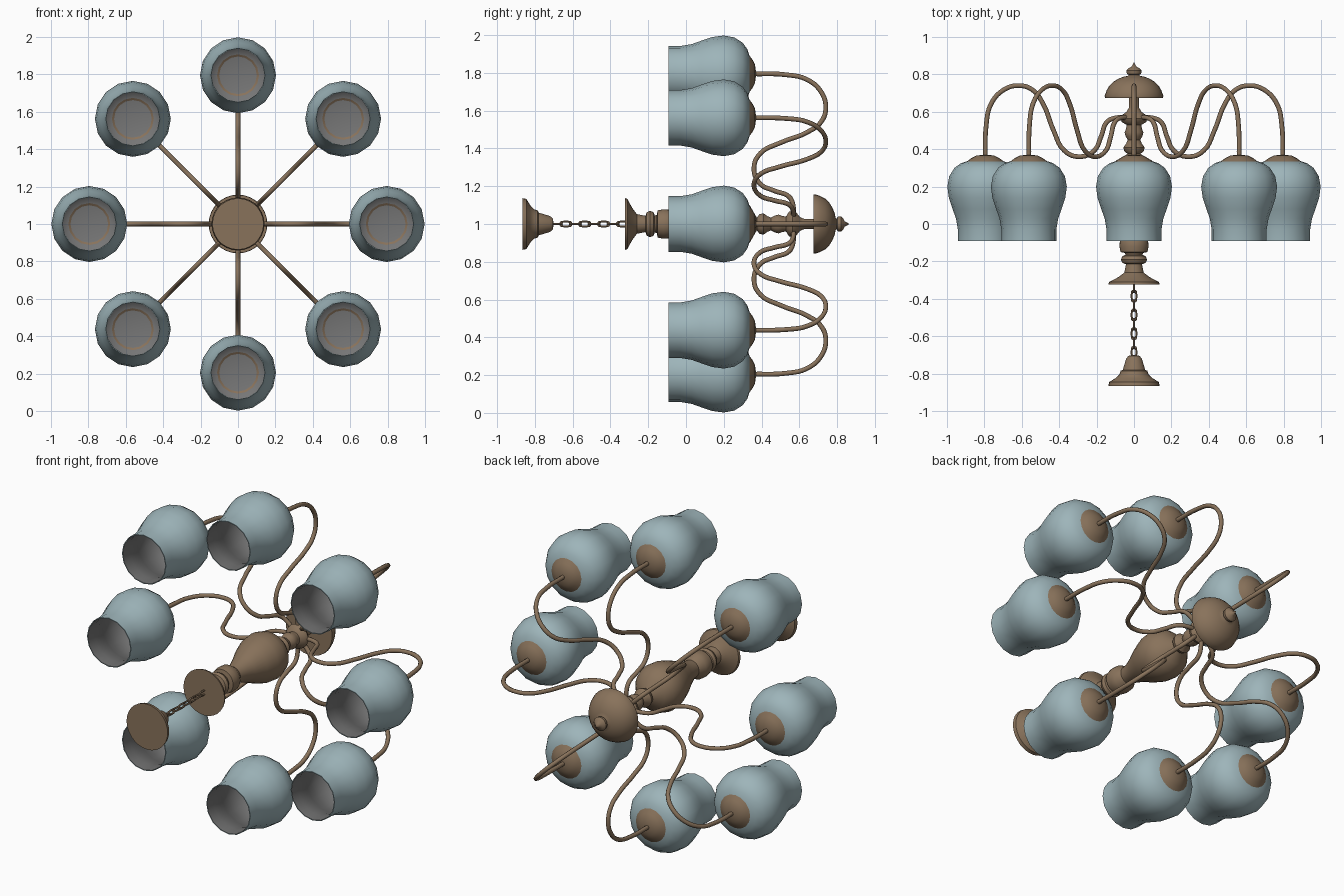
import bpy, bmesh, math
from mathutils import Vector

if "Cube" in bpy.data.objects:
    bpy.data.objects.remove(bpy.data.objects["Cube"])

def material(name, rgb):
    m = bpy.data.materials.new(name)
    m.diffuse_color = (*rgb, 1)
    m.use_nodes = True
    m.node_tree.nodes["Principled BSDF"].inputs["Base Color"].default_value = m.diffuse_color
    return m

BRONZE = material("bronze", (0.25, 0.17, 0.105))
GLASS = material("pale_blue_glass", (0.34, 0.46, 0.49))
LINER = material("grey_shade_inside", (0.18, 0.18, 0.18))

def finish(bm, name, mats, angle=40):
    me = bpy.data.meshes.new(name)
    bm.to_mesh(me)
    bm.free()
    ob = bpy.data.objects.new(name, me)
    bpy.context.collection.objects.link(ob)
    for m in mats:
        me.materials.append(m)
    bpy.ops.object.select_all(action='DESELECT')
    ob.select_set(True)
    bpy.context.view_layer.objects.active = ob
    bpy.ops.object.shade_smooth_by_angle(angle=math.radians(angle))
    return ob

def lathe(name, profile, cx=0, cz=1, n=28, mats=(BRONZE,), inner_from=None):
    """Turn (y, radius) points, listed from -y to +y outside, about a line along y."""
    bm = bmesh.new()
    rings = []
    for y, r in profile:
        if r == 0:
            rings.append([bm.verts.new((cx, y, cz))] * n)
        else:
            rings.append([bm.verts.new((cx + r * math.cos(2 * math.pi * i / n), y,
                                        cz + r * math.sin(2 * math.pi * i / n))) for i in range(n)])
    for k, (a, b) in enumerate(zip(rings, rings[1:])):
        for i in range(n):
            j = (i + 1) % n
            f = bm.faces.new(list(dict.fromkeys((a[i], b[i], b[j], a[j]))))
            if inner_from is not None and k >= inner_from:
                f.material_index = 1
    return finish(bm, name, mats)

# ceiling canopy
lathe("canopy", [(-.865, 0), (-.865, .137), (-.845, .133), (-.825, .10), (-.805, .078), (-.785, .072),
                 (-.78, .06), (-.72, .042), (-.705, .03), (-.70, 0)])

# turned centre column with flared foot, beads, pear body and arm hub
lathe("column", [(-.323, 0), (-.323, .137), (-.31, .133), (-.285, .085), (-.26, .052), (-.215, .043),
                 (-.208, .062), (-.19, .07), (-.172, .062), (-.165, .045), (-.155, .048), (-.15, .072),
                 (-.12, .078), (-.085, .075), (-.05, .052), (-.01, .058), (.05, .08), (.12, .112),
                 (.19, .136), (.25, .142), (.30, .128), (.34, .095), (.365, .05), (.375, .035),
                 (.39, .052), (.41, .057), (.43, .042), (.45, .034), (.47, .045), (.49, .05),
                 (.51, .042), (.53, .04), (.545, .065), (.565, .072), (.585, .06), (.60, .04),
                 (.62, .028), (.69, .025), (.69, 0)])

# bottom bowl and finial
bowl = [(.675, 0), (.675, .155), (.685, .157)]
bowl += [(.685 + .11 * math.sin(a), .152 * math.cos(a)) for a in (.25, .5, .75, 1.0, 1.2, 1.35)]
lathe("bowl", bowl + [(.797, .028), (.803, .038), (.82, .041), (.833, .03), (.84, .014), (.866, 0)])

# chain: links turned a quarter at each step
def link(name, y, turned):
    bm = bmesh.new()
    n, m, t = 16, 6, .0055
    grid = []
    for i in range(n):
        a = 2 * math.pi * i / n
        c, s = math.cos(a), math.sin(a)
        shift = .017 * (1 if s > .01 else -1 if s < -.01 else 0)
        ring = []
        for j in range(m):
            b = 2 * math.pi * j / m
            w = (.0125 + t * math.cos(b))
            side, along, out = w * c, w * s + shift, t * math.sin(b)
            ring.append(bm.verts.new((out, y + along, 1 + side) if turned else (side, y + along, 1 - out)))
        grid.append(ring)
    for i in range(n):
        for j in range(m):
            p, q = grid[i], grid[(i + 1) % n]
            bm.faces.new((p[j], q[j], q[(j + 1) % m], p[(j + 1) % m]))
    bmesh.ops.recalc_face_normals(bm, faces=bm.faces)
    finish(bm, name, (BRONZE,))

for i in range(8):
    link(f"chain_link_{i + 1}", -.686 + .05 * i, i % 2 == 1)

# S-shaped arm path as (distance from axis, y)
PATH = [(.03, .567), (.10, .567), (.145, .545), (.175, .47), (.215, .39), (.30, .36), (.375, .395),
        (.43, .50), (.485, .64), (.54, .715), (.615, .74), (.70, .715), (.765, .64), (.79, .53), (.795, .35)]

def arm(name, ang):
    cu = bpy.data.curves.new(name, 'CURVE')
    cu.dimensions = '3D'
    cu.bevel_depth = .0125
    cu.bevel_resolution = 2
    cu.resolution_u = 5
    cu.use_fill_caps = True
    sp = cu.splines.new('BEZIER')
    sp.bezier_points.add(len(PATH) - 1)
    pts = [Vector((r * math.cos(ang), y, 1 + r * math.sin(ang))) for r, y in PATH]
    for k, bp in enumerate(sp.bezier_points):
        bp.co = pts[k]
        bp.handle_left_type = bp.handle_right_type = 'AUTO'
    cu.materials.append(BRONZE)
    bpy.context.collection.objects.link(bpy.data.objects.new(name, cu))

# glass shade: outer skin then grey inner skin; bronze cap sits on its closed end
OUTER = [(.335, .10), (.325, .13), (.30, .165), (.255, .193), (.20, .203), (.14, .195),
         (.08, .175), (.03, .157), (-.03, .147), (-.092, .147)]
INNER = [(y, r - .005) for y, r in OUTER[::-1]] + [(.33, 0)]

for k in range(8):
    a = k * math.pi / 4
    x, z = .795 * math.cos(a), 1 + .795 * math.sin(a)
    arm(f"arm_{k + 1}", a)
    lathe(f"shade_{k + 1}", [(y, r) for y, r in (OUTER + INNER)], x, z, 16, (GLASS, LINER), len(OUTER))
    ob = bpy.data.objects[f"shade_{k + 1}"]
    ob.data.flip_normals()
    lathe(f"shade_cap_{k + 1}", [(.325, .112), (.335, .098), (.352, .075), (.365, .05), (.37, .015), (.37, 0)],
          x, z, 16)
